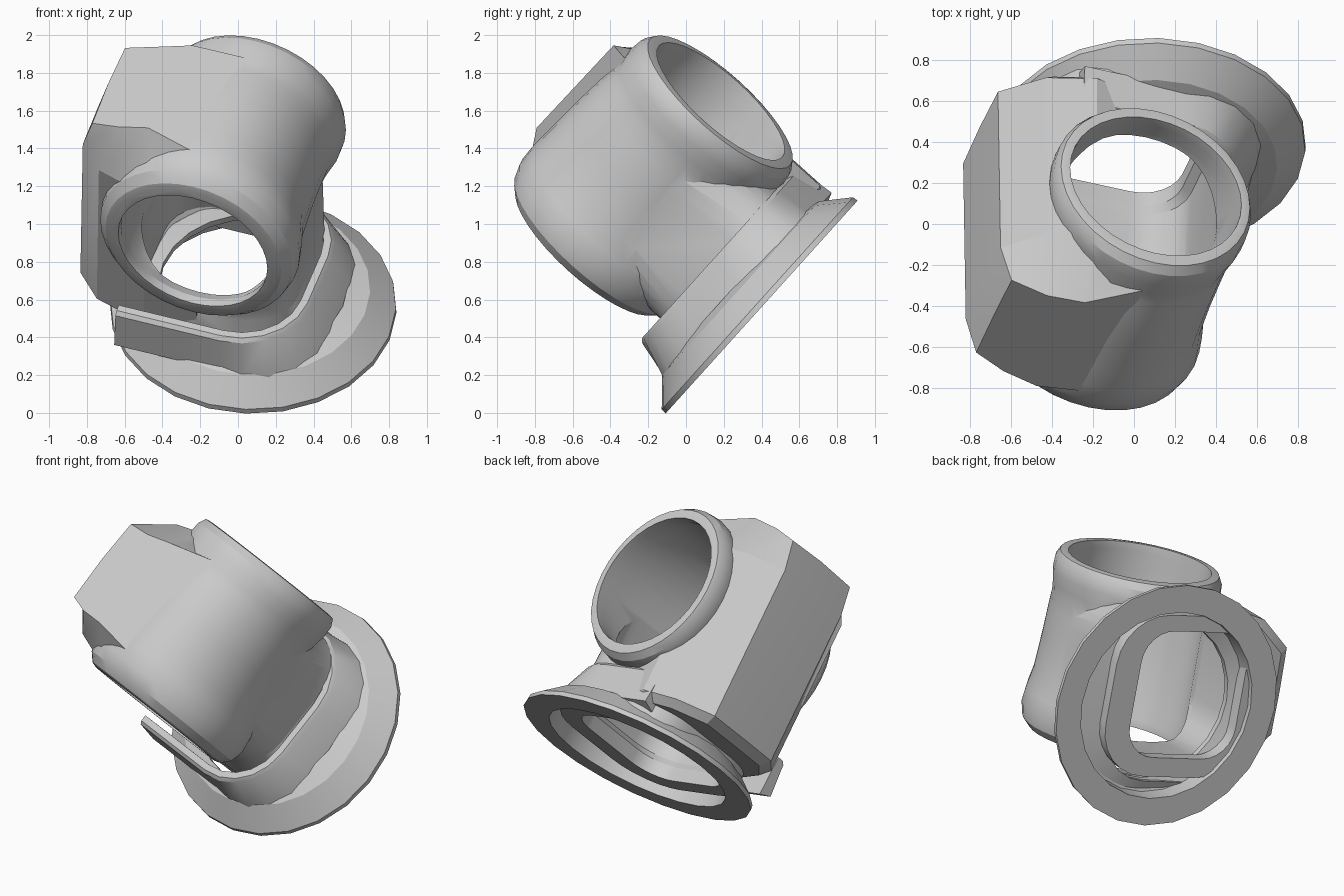
import bpy, bmesh
from math import sin, cos, pi, radians
from mathutils import Matrix, Vector

if "Cube" in bpy.data.objects:
    bpy.data.objects.remove(bpy.data.objects["Cube"])

# Local frame: z away from the flange, y along the tube, x across it
FRAME = (Matrix.Translation((0.08, 0.40, 0.56))
         @ Matrix.Rotation(radians(47.95), 4, 'X')
         @ Matrix.Rotation(radians(-18), 4, 'Z'))
TUBE = Vector((-0.18, 0.09, 0.89))


def loft(name, rings, closed=False):
    """Skin between equal rings; closed joins last to first, else caps the ends."""
    bm = bmesh.new()
    loops = [[bm.verts.new(FRAME @ Vector(p)) for p in r] for r in rings]
    n = len(loops[0])
    pairs = list(zip(loops, loops[1:]))
    if closed:
        pairs.append((loops[-1], loops[0]))
    for a, b in pairs:
        for i in range(n):
            j = (i + 1) % n
            bm.faces.new((a[i], a[j], b[j], b[i]))
    if not closed:
        bm.faces.new(loops[0])
        bm.faces.new(loops[-1])
    bmesh.ops.recalc_face_normals(bm, faces=bm.faces[:])
    me = bpy.data.meshes.new(name)
    bm.to_mesh(me)
    bm.free()
    ob = bpy.data.objects.new(name, me)
    bpy.context.collection.objects.link(ob)
    return ob


def tube_rings(profile, n=36):
    """Oval rings along the tube axis from (position, half width, half height)."""
    return [[(TUBE.x + rx * cos(2 * pi * i / n), TUBE.y + a, TUBE.z + rz * sin(2 * pi * i / n))
             for i in range(n)] for a, rx, rz in profile]


def round_rect(cx, cy, hx, hy, r, z, seg=6):
    pts = []
    for k, (sx, sy) in enumerate(((1, 1), (-1, 1), (-1, -1), (1, -1))):
        for i in range(seg + 1):
            t = pi / 2 * (k + i / seg)
            pts.append((cx + sx * (hx - r) + r * cos(t), cy + sy * (hy - r) + r * sin(t), z))
    return pts


def boolean(ob, other, op):
    m = ob.modifiers.new(op, 'BOOLEAN')
    m.operation, m.solver, m.object = op, 'EXACT', other
    bpy.context.view_layer.objects.active = ob
    bpy.ops.object.modifier_apply(modifier=m.name)


def drop(ob):
    bpy.data.objects.remove(ob, do_unlink=True)


# Tube with a lip at each end, joined to the neck above the flange
housing = loft("tube_housing", tube_rings([
    (-0.57, .46, .46), (-0.56, .49, .495), (-0.51, .535, .545), (-0.43, .55, .575),
    (-0.33, .53, .58), (-0.22, .50, .575), (0, .485, .565), (0.20, .48, .55),
    (0.29, .48, .535), (0.35, .49, .53), (0.43, .505, .54), (0.50, .505, .53),
    (0.545, .485, .50), (0.55, .465, .465)]))
neck = loft("neck", [round_rect(-.12, .05, .50, .51, .32, .03),
                     round_rect(-.13, .05, .50, .50, .30, .20),
                     round_rect(-.16, .06, .46, .46, .26, .34),
                     round_rect(-.16, .06, .45, .45, .26, .88)])
boolean(housing, neck, 'UNION')
drop(neck)

# Faceted block on the left side, its top face rising towards the tube
outline = [(-.89, .33), (-.895, .06), (-.89, -.22), (-.75, -.37), (-.46, -.46),
           (-.18, -.42), (-.18, .50), (-.46, .57), (-.70, .50)]
top_outline = [(-.82, .33, 1.42), (-.825, .06, 1.425), (-.82, -.23, 1.415), (-.67, -.26, 1.47),
               (-.50, -.26, 1.52), (-.18, -.30, 1.44), (-.18, .46, 1.42), (-.46, .38, 1.51),
               (-.64, .34, 1.48)]
block = loft("side_block", [
    [(x * .93, y * .93, .15) for x, y in outline],
    [(x, y, .20) for x, y in outline],
    [(x * .985, y, 1.22) for x, y in outline],
    top_outline])

# Through bore and rounded-square port, opening wider above the flange
bore = loft("bore_cutter", tube_rings([
    (-.8, .415, .415), (-.52, .415, .415), (-.44, .44, .46), (.42, .44, .46),
    (.50, .44, .44), (.8, .44, .44)]))
wide = loft("wide_cutter", tube_rings([(-.9, .455, .50), (.9, .455, .50)]))
port = loft("port_cutter", [round_rect(-.16, .06, .37, .40, .20, -.2),
                            round_rect(-.16, .06, .37, .40, .20, .12),
                            round_rect(-.16, .06, .41, .42, .24, .16),
                            round_rect(-.16, .06, .41, .42, .24, .89)])
for cutter in (bore, port):
    boolean(housing, cutter, 'DIFFERENCE')
for cutter in (wide, port):
    boolean(block, cutter, 'DIFFERENCE')
for cutter in (bore, wide, port):
    drop(cutter)

# Round flange with a coned upper face and a recess underneath
N = 24
flange = loft("flange", [
    [(r * cos(2 * pi * i / N), r * sin(2 * pi * i / N), z) for i in range(N)]
    for r, z in ((.59, 0), (.76, 0), (.757, .03), (.62, .15), (.50, .18), (.50, .14), (.58, .11))],
    closed=True)

# Open collar wrapping three sides of the neck, its foot flared on the right
path = [((-.58, -.57), (0, -1)), ((-.25, -.57), (0, -1))]
for cy, start in ((-.19, -90), (.16, 0)):
    for i in range(6):
        t = radians(start + 18 * i)
        path.append(((.38 * cos(t), cy + .38 * sin(t)), (cos(t), sin(t))))
path.append(((-.52, .54), (0, 1)))
collar = loft("collar", [
    [(x + nx * d, y + ny * d, z) for d, z in
     ((.025 + .11 * max(nx, 0), .13), (.005, .34), (-.015, .36), (-.055, .36), (-.06, .10))]
    for (x, y), (nx, ny) in path])

# Smooth shading with crisp edges
for ob in (housing, block, flange, collar):
    bpy.ops.object.select_all(action='DESELECT')
    ob.select_set(True)
    bpy.context.view_layer.objects.active = ob
    bpy.ops.object.shade_smooth_by_angle(angle=radians(25))
